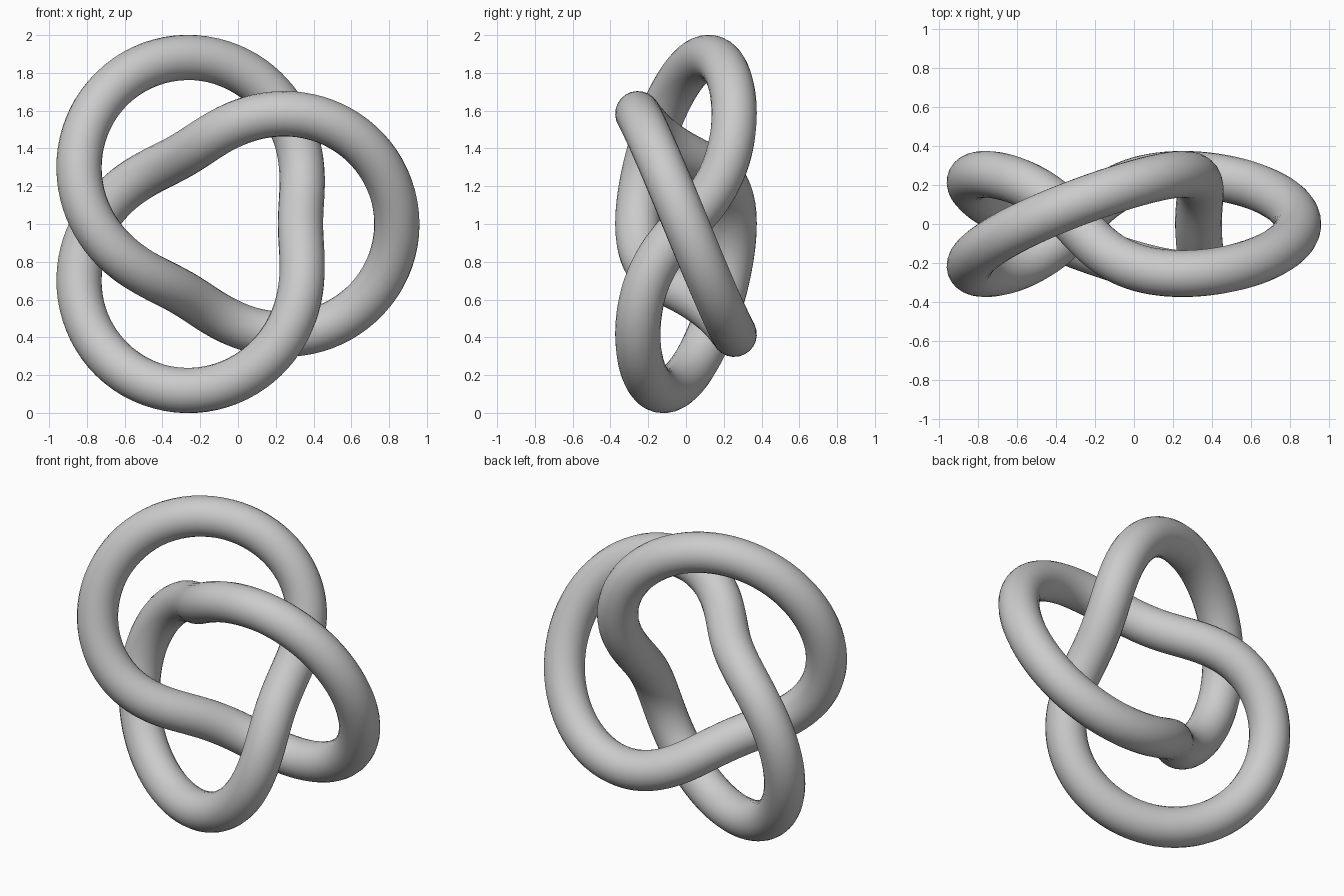
import bpy
from math import sin, cos, pi

if "Cube" in bpy.data.objects:
    bpy.data.objects.remove(bpy.data.objects["Cube"])

MAIN_R, WIND_R, TUBE_R = 0.674, 0.255, 0.12   # ring radius, winding radius, tube radius
CENTRE_X, STEPS = -0.088, 240

# Trefoil centre line: a (2,3) torus knot lying in the XZ plane
path = bpy.data.curves.new("knot_path", "CURVE")
path.dimensions = "3D"
spline = path.splines.new("POLY")
spline.points.add(STEPS - 1)
for i, point in enumerate(spline.points):
    t = 2 * pi * i / STEPS
    r = MAIN_R + WIND_R * cos(3 * t)
    point.co = (CENTRE_X + r * cos(2 * t), -WIND_R * sin(3 * t), 1 + r * sin(2 * t), 1)
spline.use_cyclic_u = True
spline.use_smooth = True

# Round tube swept along the centre line
path.bevel_depth = TUBE_R
path.bevel_resolution = 10
knot = bpy.data.objects.new("trefoil_knot", path)
bpy.context.collection.objects.link(knot)

# Convert to a smooth mesh
bpy.context.view_layer.objects.active = knot
knot.select_set(True)
bpy.ops.object.convert(target="MESH")
bpy.ops.object.shade_smooth()
